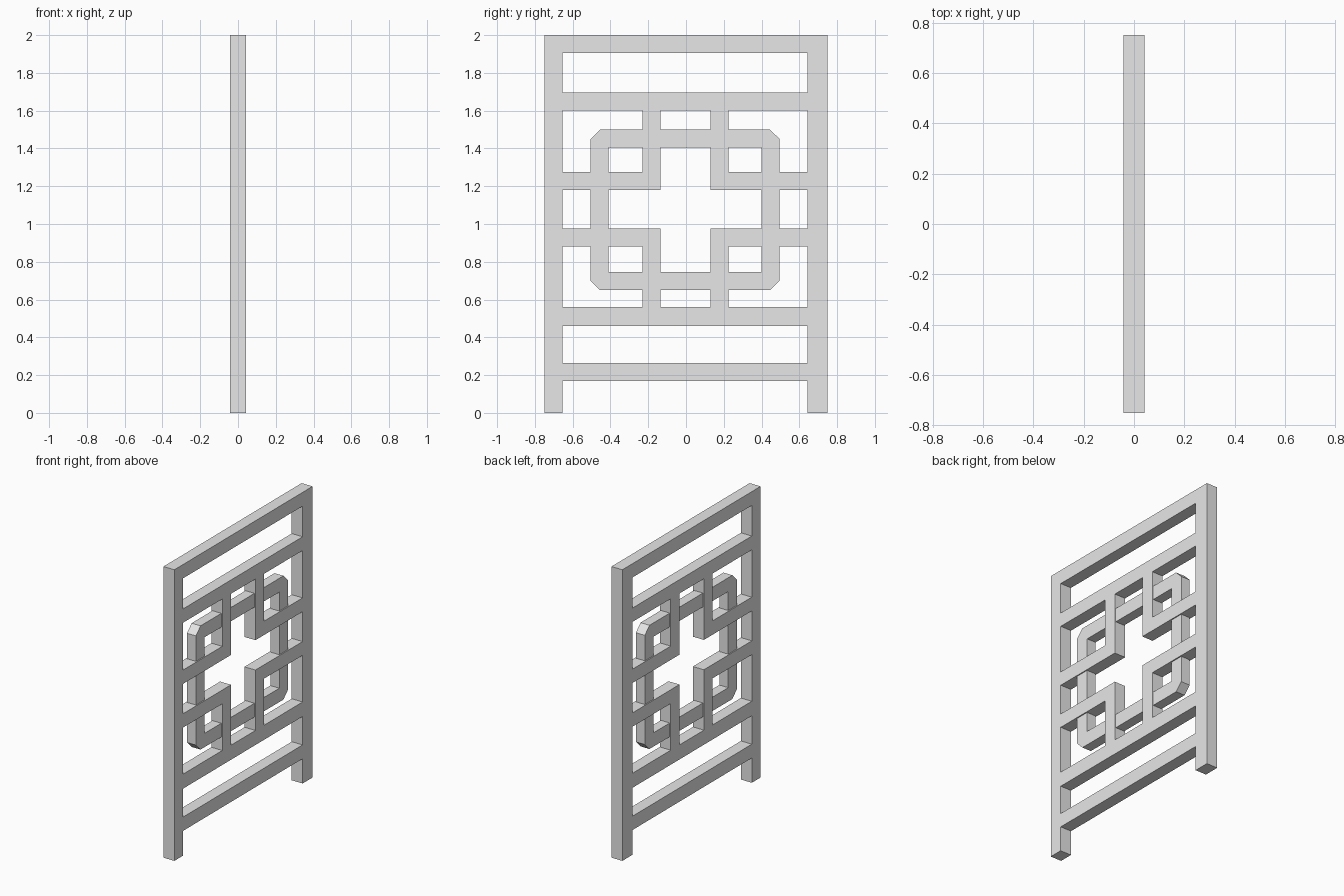
import bpy
import bmesh

cube = bpy.data.objects.get("Cube")
if cube:
    bpy.data.objects.remove(cube, do_unlink=True)

grey = bpy.data.materials.new("plain grey")
grey.use_nodes = True
grey.diffuse_color = (0.8, 0.8, 0.8, 1)
grey.node_tree.nodes["Principled BSDF"].inputs["Base Color"].default_value = (0.8, 0.8, 0.8, 1)

HALF = 0.0415        # half thickness of the frame bars
RING_HALF = 0.034    # the ring is slightly thinner


def finish(name, bm):
    bmesh.ops.recalc_face_normals(bm, faces=bm.faces)
    mesh = bpy.data.meshes.new(name)
    bm.to_mesh(mesh)
    bm.free()
    mesh.materials.append(grey)
    obj = bpy.data.objects.new(name, mesh)
    bpy.context.collection.objects.link(obj)


def plate(name, outline):
    """Extrude a (y, z) outline through the panel thickness."""
    bm = bmesh.new()
    face = bm.faces.new([bm.verts.new((-HALF, y, z)) for y, z in outline])
    out = bmesh.ops.extrude_face_region(bm, geom=[face])
    verts = [v for v in out["geom"] if isinstance(v, bmesh.types.BMVert)]
    bmesh.ops.translate(bm, verts=verts, vec=(2 * HALF, 0, 0))
    finish(name, bm)


def bar(name, y0, y1, z0, z1):
    plate(name, [(y0, z0), (y1, z0), (y1, z1), (y0, z1)])


# Posts and rails
FRONT, BACK = -0.655, 0.642
bar("front_post", -0.75, FRONT, 0, 2)
bar("back_post", BACK, 0.75, 0, 2)
for name, z0, z1 in (("top_rail", 1.905, 2), ("upper_rail", 1.6, 1.695),
                     ("lower_rail", 0.46, 0.56), ("bottom_rail", 0.17, 0.265)):
    bar(name, FRONT, BACK, z0, z1)

# Four L-shaped brackets between posts and middle rails
sides = (("front", FRONT, -0.23, -0.135), ("back", BACK, 0.225, 0.13))
levels = (("upper", 1.6, 1.275, 1.18), ("lower", 0.56, 0.88, 0.975))
for side, y_post, y_out, y_in in sides:
    for level, z_rail, z_out, z_in in levels:
        plate(f"{level}_{side}_bracket",
              [(y_post, z_in), (y_in, z_in), (y_in, z_rail),
               (y_out, z_rail), (y_out, z_out), (y_post, z_out)])

# Ring with clipped outer corners and a square opening
Y0, Y1, Z0, Z1, CUT, WIDTH = -0.505, 0.495, 0.65, 1.5, 0.05, 0.095
outer, inner = [], []
for y, z, sy, sz in ((Y0, Z0, 1, 1), (Y1, Z0, -1, 1), (Y1, Z1, -1, -1), (Y0, Z1, 1, -1)):
    clip = [(y, z + sz * CUT), (y + sy * CUT, z)]
    outer += clip if sy == sz else clip[::-1]
    inner += [(y + sy * WIDTH, z + sz * WIDTH)] * 2

bm = bmesh.new()
loops = [[bm.verts.new((x, y, z)) for y, z in pts]
         for pts, x in ((outer, -RING_HALF), (outer, RING_HALF),
                        (inner, RING_HALF), (inner, -RING_HALF))]
for a, b in zip(loops, loops[1:] + loops[:1]):
    for i in range(len(a)):
        j = (i + 1) % len(a)
        bm.faces.new((a[i], a[j], b[j], b[i]))
bmesh.ops.remove_doubles(bm, verts=bm.verts, dist=0.0001)
finish("clipped_ring", bm)
